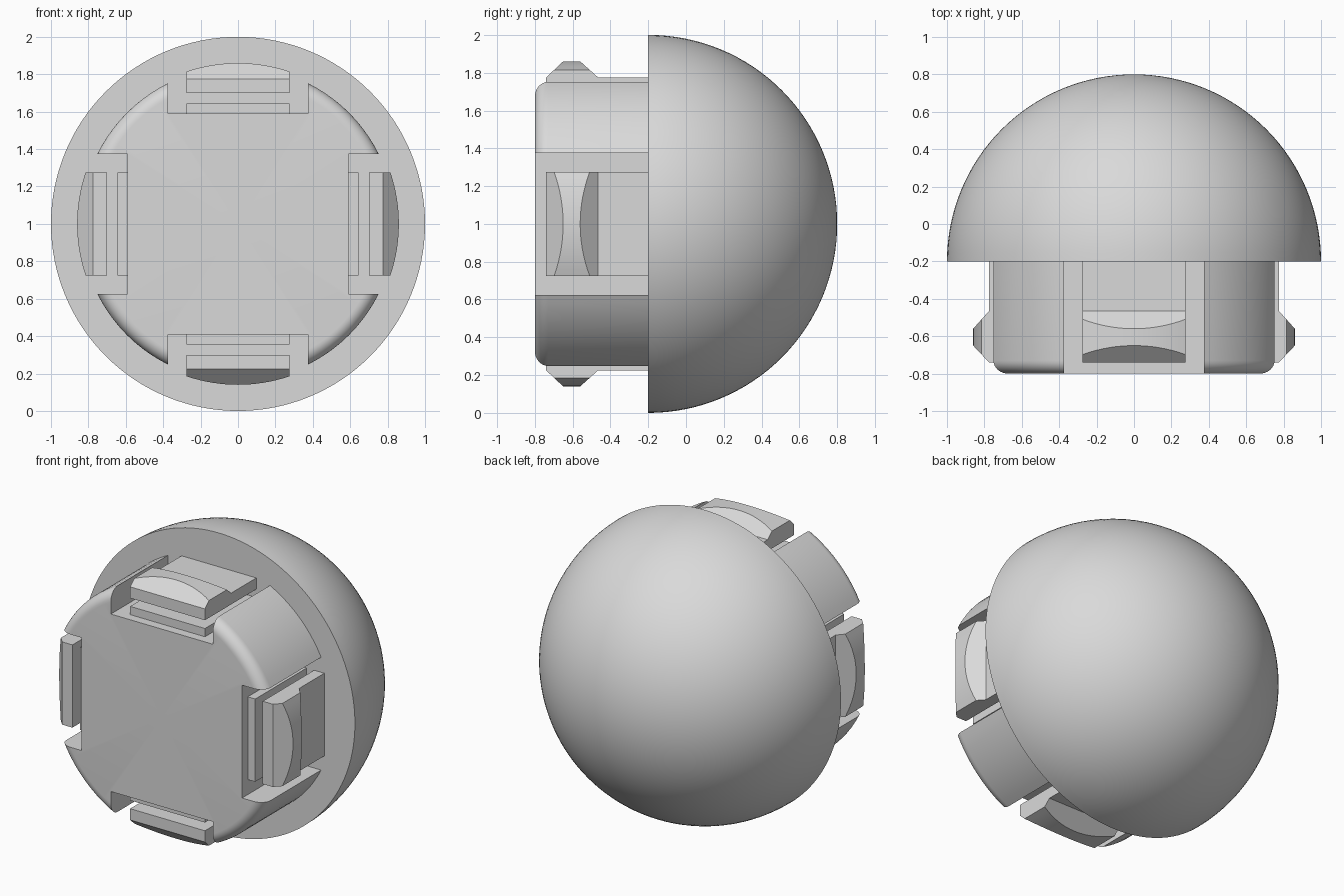
import bpy, bmesh, math
from mathutils import Matrix, Vector

if "Cube" in bpy.data.objects:
    bpy.data.objects.remove(bpy.data.objects["Cube"])

grey = bpy.data.materials.new("light_grey")
grey.diffuse_color = (0.7, 0.7, 0.7, 1)
grey.use_nodes = True
grey.node_tree.nodes["Principled BSDF"].inputs["Base Color"].default_value = grey.diffuse_color
LIFT = Matrix.Translation((0, 0, 1))      # the round axis runs along y at z = 1
BACK = -0.2                               # plane where dome and plug meet


def finish(bm, name, smooth=True):
    bmesh.ops.recalc_face_normals(bm, faces=bm.faces[:])
    mesh = bpy.data.meshes.new(name)
    bm.to_mesh(mesh)
    bm.free()
    mesh.materials.append(grey)
    ob = bpy.data.objects.new(name, mesh)
    bpy.context.collection.objects.link(ob)
    if smooth:
        shade(ob)
    return ob


def shade(ob):
    bpy.ops.object.select_all(action='DESELECT')
    ob.select_set(True)
    bpy.context.view_layer.objects.active = ob
    bpy.ops.object.shade_smooth_by_angle(angle=math.radians(25))


def lathe(name, profile, steps, smooth=True):
    """Revolve (radius, y) points around the y axis."""
    bm = bmesh.new()
    vs = [bm.verts.new((r, y, 0)) for r, y in profile]
    es = [bm.edges.new(p) for p in zip(vs, vs[1:])]
    bmesh.ops.spin(bm, geom=vs + es, cent=(0, 0, 0), axis=(0, 1, 0),
                   angle=2 * math.pi, steps=steps)
    bmesh.ops.remove_doubles(bm, verts=bm.verts[:], dist=1e-5)
    bmesh.ops.transform(bm, matrix=LIFT, verts=bm.verts[:])
    return finish(bm, name, smooth)


def add_box(bm, lo, hi, turn):
    lo, hi = Vector(lo), Vector(hi)
    m = turn @ Matrix.Translation((lo + hi) / 2) @ Matrix.Diagonal((*(hi - lo), 1))
    bmesh.ops.create_cube(bm, size=1, matrix=m)


turns = [LIFT @ Matrix.Rotation(k * math.pi / 2, 4, 'Y') for k in range(4)]

# Dome: closed half ball
N = 32
arc = [(math.cos(a), BACK + math.sin(a)) for a in
       (i * math.pi / 2 / N for i in range(N))]
lathe("dome", [(0, BACK)] + arc + [(0, BACK + 1)], 128)

# Plug: round body with a rounded front rim
R, F = 0.84, 0.07
rim = [(R - F + F * math.cos(a), -0.8 + F - F * math.sin(a)) for a in
       (i * math.pi / 16 for i in range(9))]
plug = lathe("plug", [(0, BACK), (R, BACK)] + rim + [(0, -0.8)], 96, False)

# Four notches cut into the plug
bm = bmesh.new()
for t in turns:
    add_box(bm, (-0.375, -1, 0.59), (0.375, 0, 1.1), t)
cutter = finish(bm, "notch_cutter", False)
cutter.hide_render = True
mod = plug.modifiers.new("notches", 'BOOLEAN')
mod.operation, mod.solver, mod.object = 'DIFFERENCE', 'EXACT', cutter
bpy.context.view_layer.objects.active = plug
bpy.ops.object.modifier_apply(modifier=mod.name)
bpy.data.objects.remove(cutter)
shade(plug)


def clip_section(x):
    """Side outline (y, height) of the clip arm, its ridge crowned along x."""
    h = math.sqrt(0.86 ** 2 - x * x)
    s = (h - 0.775) / 0.085
    return [(BACK, 0.70), (-0.74, 0.70), (-0.74, 0.775), (-0.74 + 0.09 * s, h),
            (-0.465 - 0.095 * s, h), (-0.465, 0.775), (BACK, 0.775)]


# Clips: springy arm with a crowned ridge, and a pad on the notch floor
for k, t in enumerate(turns):
    bm = bmesh.new()
    rows = []
    for i in range(17):
        x = -0.275 + 0.55 * i / 16
        rows.append([bm.verts.new(t @ Vector((x, y, z))) for y, z in clip_section(x)])
    for a, b in zip(rows, rows[1:]):
        for j in range(7):
            n = (j + 1) % 7
            bm.faces.new((a[j], a[n], b[n], b[j]))
    bm.faces.new(rows[0])
    bm.faces.new(rows[-1])
    finish(bm, f"clip_arm_{k + 1}")

    bm = bmesh.new()
    add_box(bm, (-0.275, -0.74, 0.59), (0.275, BACK, 0.645), t)
    finish(bm, f"clip_pad_{k + 1}", False)
